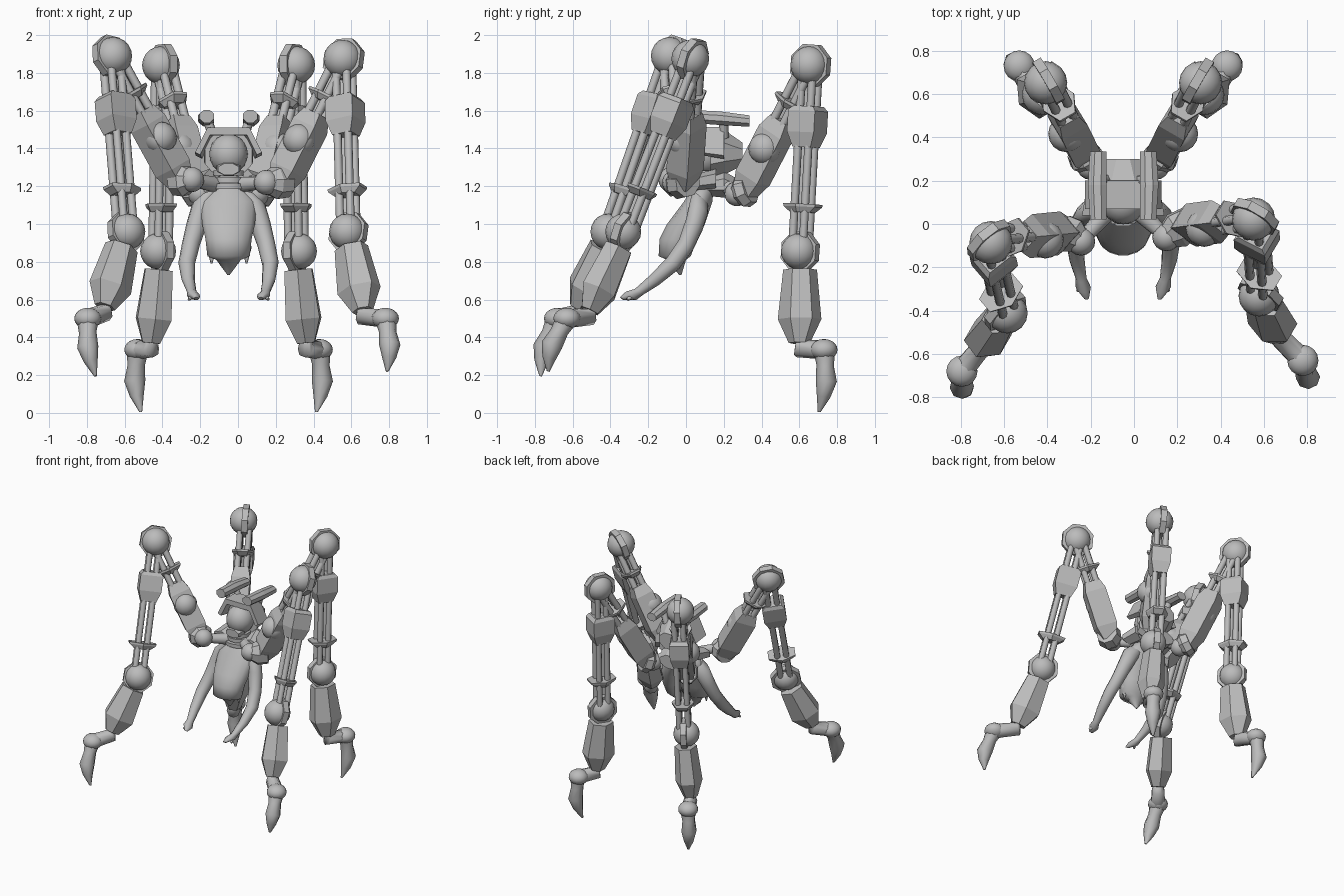
import bpy, bmesh
from math import cos, sin, pi
from mathutils import Vector as V

if "Cube" in bpy.data.objects:
    bpy.data.objects.remove(bpy.data.objects["Cube"])

grey = bpy.data.materials.new("plain_grey")
grey.use_nodes = True
grey.diffuse_color = (0.5, 0.5, 0.5, 1)
grey.node_tree.nodes["Principled BSDF"].inputs["Base Color"].default_value = (0.5, 0.5, 0.5, 1)
MID = -0.05  # mirror plane of the body


def finish(bm, name, smooth):
    bmesh.ops.recalc_face_normals(bm, faces=bm.faces)
    for f in bm.faces:
        f.smooth = smooth and len(f.verts) <= 4
    me = bpy.data.meshes.new(name)
    bm.to_mesh(me)
    bm.free()
    me.materials.append(grey)
    ob = bpy.data.objects.new(name, me)
    bpy.context.collection.objects.link(ob)


def skin(name, rings, u, v, n=8, smooth=False):
    """Skin (centre, half width, half depth) sections that lie along u and v."""
    bm = bmesh.new()
    k = 1 / cos(pi / n)
    loops = []
    for c, w, d in rings:
        angles = [(2 * i + 1) * pi / n for i in range(n)]
        loops.append([bm.verts.new(V(c) + u * w * k * cos(a) + v * d * k * sin(a)) for a in angles])
    for lo, hi in zip(loops, loops[1:]):
        for i in range(n):
            j = (i + 1) % n
            bm.faces.new((lo[i], lo[j], hi[j], hi[i]))
    bm.faces.new(loops[0][::-1])
    bm.faces.new(loops[-1])
    finish(bm, name, smooth)


def frame(a, b, side):
    w = (b - a).normalized()
    u = side.cross(w).normalized()
    return u, w.cross(u)


def segment(name, a, b, side, stations, n=8):
    u, v = frame(a, b, side)
    skin(name, [(a.lerp(b, t), w, d) for t, w, d in stations], u, v, n)


def tube(name, points, radii, n=10):
    points = [V(p) for p in points]
    u, v = frame(points[0], points[-1], V((0.3, 1, 0.1)))
    skin(name, [(p, r, r) for p, r in zip(points, radii)], u, v, n, True)


def ball(name, c, r, scale=(1, 1, 1)):
    bm = bmesh.new()
    bmesh.ops.create_uvsphere(bm, u_segments=16, v_segments=10, radius=r)
    bmesh.ops.scale(bm, vec=scale, verts=bm.verts)
    bmesh.ops.translate(bm, vec=c, verts=bm.verts)
    finish(bm, name, True)


def rods(name, a, b, side, t0, t1, gap, r):
    u, v = frame(a, b, side)
    for i, (s, t) in enumerate(((1, 1), (1, -1), (-1, 1), (-1, -1))):
        off = u * s * gap + v * t * gap
        tube(f"{name}_{i + 1}", [a.lerp(b, t0) + off, a.lerp(b, t1) + off], (r, r), 8)


def joint(name, c, hinge, r):
    ball(name + "_ball", c + hinge * 0.015, r)
    u = hinge.orthogonal().normalized()
    h = hinge * 0.022
    skin(name + "_plate", [(c - h, r * 1.1, r * 1.1), (c + h, r * 1.1, r * 1.1)],
         u, hinge.cross(u))


def leg(name, hip, start, knee, ankle, shin_end, foot, tip, pivot_dir):
    hip, start, knee, ankle, shin_end, foot, tip = map(
        V, (hip, start, knee, ankle, shin_end, foot, tip))
    hinge = (knee - start).cross(ankle - knee).normalized()
    if hinge.dot(V(pivot_dir)) < 0:
        hinge = -hinge
    # hip linkage
    core = V((MID + (hip.x - MID) * 0.4, 0.05 if hip.y < 0.1 else 0.2, 1.21))
    tube(name + "_hip_link", [core, hip], (0.04, 0.03))
    ball(name + "_hip_ball", hip, 0.066)
    segment(name + "_hip_cup", hip, start, hinge,
            [(-0.1, 0.05, 0.05), (0.6, 0.085, 0.08), (1.4, 0.075, 0.07)])
    # upper arm
    segment(name + "_upper_housing", start, knee, hinge,
            [(-0.03, 0.05, 0.045), (0.1, 0.076, 0.068), (0.46, 0.076, 0.068), (0.56, 0.055, 0.05)], 4)
    ball(name + "_upper_pivot", start.lerp(knee, 0.33) + hinge * 0.03, 0.086)
    rods(name + "_upper_rod", start, knee, hinge, 0.45, 0.95, 0.032, 0.021)
    segment(name + "_upper_collar", start, knee, hinge,
            [(0.66, 0.055, 0.05), (0.7, 0.092, 0.07), (0.72, 0.092, 0.07)], 6)
    joint(name + "_knee", knee, hinge, 0.1)
    # lower arm
    segment(name + "_lower_housing", knee, ankle, hinge,
            [(0.22, 0.062, 0.058), (0.245, 0.082, 0.07), (0.36, 0.082, 0.07), (0.44, 0.055, 0.05)], 4)
    rods(name + "_lower_rod", knee, ankle, hinge, 0.05, 0.95, 0.032, 0.02)
    segment(name + "_lower_collar", knee, ankle, hinge,
            [(0.745, 0.098, 0.07), (0.76, 0.095, 0.068), (0.79, 0.06, 0.055)], 6)
    joint(name + "_ankle", ankle, hinge, 0.095)
    # shin and claw
    segment(name + "_shin", ankle, shin_end, hinge,
            [(0.2, 0.08, 0.07), (0.74, 0.105, 0.085), (1, 0.05, 0.045)], 6)
    tube(name + "_foot_link", [ankle.lerp(shin_end, 0.95), shin_end - V((0, 0, 0.03)), foot],
         (0.03, 0.045, 0.05), 8)
    ball(name + "_foot_ball", foot, 0.072, (1, 1, 0.78))
    out = V((foot.x - ankle.x, foot.y - ankle.y, 0)).normalized()
    tube(name + "_claw",
         [foot, foot.lerp(tip, 0.25) + out * 0.018, foot.lerp(tip, 0.5) + out * 0.035,
          foot.lerp(tip, 0.75) + out * 0.025, tip],
         (0.055, 0.043, 0.052, 0.034, 0.007), 8)


# front legs
leg("front_left_leg", (0.15, -0.06, 1.22), (0.23, -0.01, 1.22), (0.56, 0.035, 1.87),
    (0.585, -0.32, 0.955), (0.66, -0.51, 0.54), (0.78, -0.63, 0.5), (0.79, -0.73, 0.22), (0, -1, 0))
leg("front_right_leg", (-0.245, -0.08, 1.235), (-0.31, -0.04, 1.23), (-0.67, -0.075, 1.885),
    (-0.595, -0.4, 0.955), (-0.705, -0.57, 0.56), (-0.795, -0.68, 0.5), (-0.755, -0.77, 0.195), (0, -1, 0))

# back legs
back = [(0.1, 0.27, 1.16), (0.13, 0.32, 1.18), (0.295, 0.66, 1.84), (0.31, 0.605, 0.855),
        (0.36, 0.6, 0.37), (0.43, 0.73, 0.335), (0.415, 0.705, 0.005)]
for side, s in (("left", 1), ("right", -1)):
    pts = [((x - MID) * s + MID, y, z) for x, y, z in back]
    leg(f"back_{side}_leg", *pts, (s, 0, 0))

# torso with a pointed torn hem
X, Y, Z = V((1, 0, 0)), V((0, 1, 0)), V((0, 0, 1))
torso = [(1.2, 0.09, 0.06, 0.05), (1.18, 0.085, 0.11, 0.06), (1.12, 0.065, 0.15, 0.075),
         (1.0, 0.0, 0.14, 0.1), (0.92, -0.04, 0.122, 0.1), (0.83, -0.06, 0.112, 0.085),
         (0.81, -0.05, 0.065, 0.05), (0.73, -0.03, 0.006, 0.006)]
skin("torso", [((MID, y, z), w, d) for z, y, w, d in torso], X, Y, 16, True)
for i, x in enumerate((-0.09, -0.04, 0.05, 0.095)):
    tube(f"hem_tatter_{i + 1}", [(MID + x, -0.05, 0.88), (MID + x, -0.055, 0.79)], (0.025, 0.004), 6)

# arms and hands
arm = [(0.09, 0.075, 1.14), (0.135, 0.07, 1.09), (0.168, 0.045, 1.0), (0.2, 0.0, 0.89),
       (0.222, -0.07, 0.79), (0.213, -0.17, 0.7), (0.195, -0.25, 0.64), (0.185, -0.29, 0.62),
       (0.17, -0.34, 0.605)]
for side, s in (("left", 1), ("right", -1)):
    tube(f"{side}_arm", [(MID + s * x, y, z) for x, y, z in arm],
         (0.05, 0.058, 0.052, 0.045, 0.042, 0.034, 0.025, 0.034, 0.012), 10)
    tube(f"{side}_thumb", [(MID + s * 0.185, -0.27, 0.63), (MID + s * 0.21, -0.31, 0.6)],
         (0.015, 0.007), 6)

# neck rings and head
for i, (z, r) in enumerate(((1.2, 0.1), (1.235, 0.085), (1.27, 0.08))):
    skin(f"neck_ring_{i + 1}", [((MID, 0.09, z - 0.014), r, r), ((MID, 0.09, z + 0.014), r, r)],
         X, Y, 12, True)
ball("head", (MID, 0.1, 1.37), 0.102, (1, 1, 1.05))
skin("mouth_guard", [((MID, 0.06, 1.295), 0.065, 0.04), ((MID, 0.0, 1.29), 0.055, 0.03)], X, Z)

# cowl: back shell with a forward brow and slanted side plates
skin("cowl", [((MID, 0.13, 1.37), 0.125, 0.13), ((MID, 0.2, 1.38), 0.13, 0.12),
              ((MID, 0.3, 1.37), 0.075, 0.06)], X, Z)
skin("cowl_brow", [((MID, 0.07, 1.49), 0.1, 0.02), ((MID, 0.2, 1.49), 0.08, 0.022)], X, Z, 4)
for side, s in (("left", 1), ("right", -1)):
    slant = V((s * 0.5, 0, -1)).normalized()
    skin(f"{side}_cowl_cheek", [((MID + s * 0.13, 0.07, 1.44), 0.075, 0.015),
                                ((MID + s * 0.12, 0.2, 1.43), 0.085, 0.02)],
         slant, slant.cross(Y), 4)
    # shoulder mount and raised canister
    skin(f"{side}_shoulder_mount", [((MID + s * 0.13, 0.04, 1.22), 0.06, 0.035),
                                    ((MID + s * 0.1, 0.16, 1.24), 0.07, 0.045)], X, Z, 6)
    skin(f"{side}_canister", [((MID + s * 0.115, 0.02, 1.57), 0.038, 0.034),
                              ((MID + s * 0.12, 0.18, 1.56), 0.043, 0.036),
                              ((MID + s * 0.115, 0.335, 1.545), 0.038, 0.03)], X, Z)
    tube(f"{side}_canister_strut", [(MID + s * 0.08, 0.2, 1.46), (MID + s * 0.115, 0.2, 1.56)],
         (0.025, 0.02), 6)

# back block that carries the rear legs
skin("back_block", [((MID, 0.1, 1.2), 0.09, 0.05), ((MID, 0.2, 1.21), 0.12, 0.07),
                    ((MID, 0.27, 1.19), 0.09, 0.05)], X, Z)
